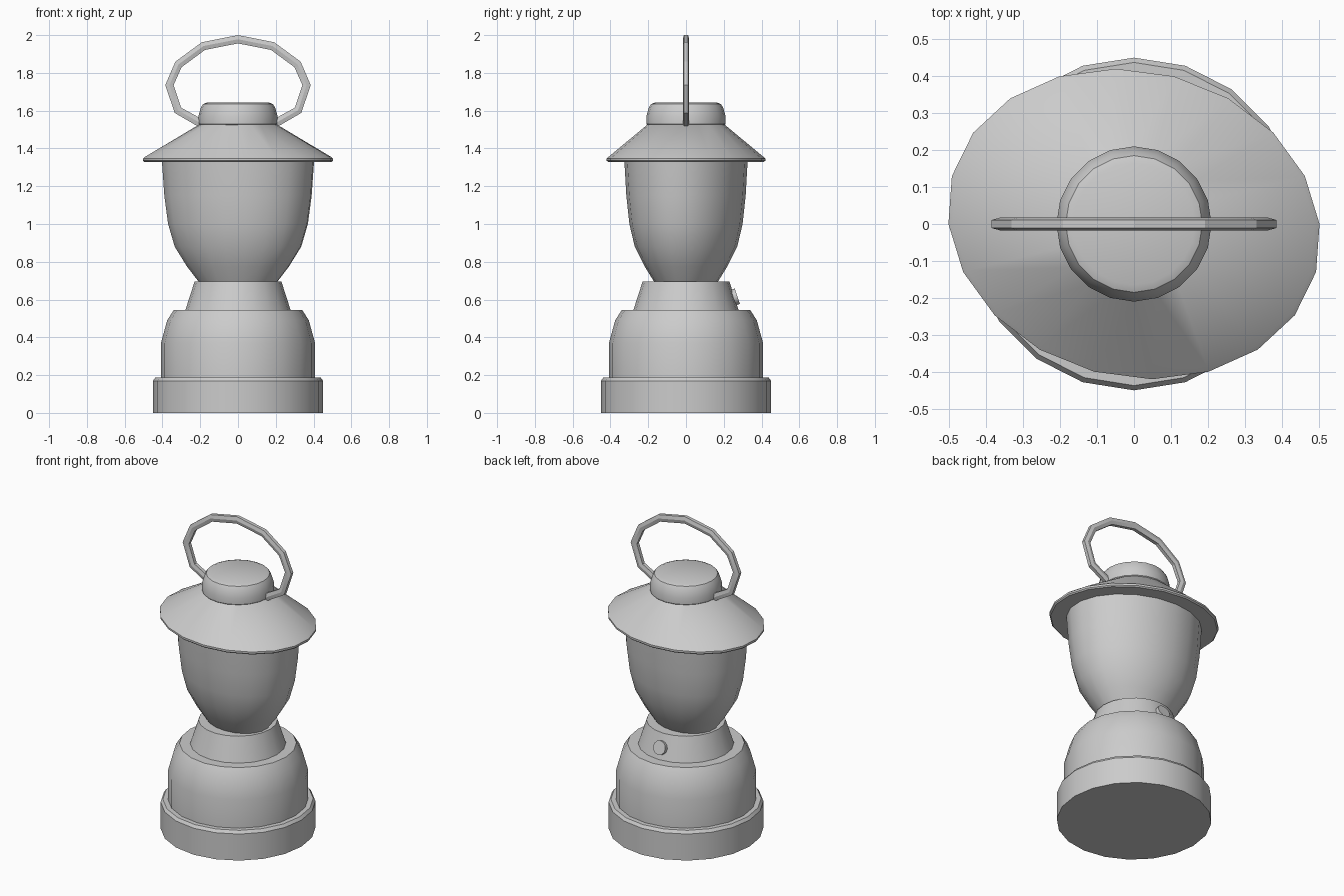
import bpy, bmesh, math
from mathutils import Vector

if "Cube" in bpy.data.objects:
    bpy.data.objects.remove(bpy.data.objects["Cube"])

N = 20


def finish(name, bm, angle=35):
    bmesh.ops.recalc_face_normals(bm, faces=bm.faces[:])
    me = bpy.data.meshes.new(name)
    bm.to_mesh(me)
    bm.free()
    ob = bpy.data.objects.new(name, me)
    bpy.context.collection.objects.link(ob)
    bpy.ops.object.select_all(action='DESELECT')
    ob.select_set(True)
    bpy.context.view_layer.objects.active = ob
    bpy.ops.object.shade_smooth_by_angle(angle=math.radians(angle))
    return ob


def skin(name, loops, angle=35):
    """Join a row of closed loops with quads and cap both ends."""
    bm = bmesh.new()
    rings = [[bm.verts.new(p) for p in loop] for loop in loops]
    for a, b in zip(rings, rings[1:]):
        n = len(a)
        for i in range(n):
            bm.faces.new((a[i], a[(i + 1) % n], b[(i + 1) % n], b[i]))
    bm.faces.new(rings[0])
    bm.faces.new(rings[-1])
    return finish(name, bm, angle)


def ring(rx, ry, z):
    """Oval ring, slightly sheared in x where it is not round."""
    pts = []
    for k in range(N):
        a = math.tau * k / N
        pts.append((rx * math.cos(a) - 0.6 * (rx - ry) * math.sin(a), ry * math.sin(a), z))
    return pts


def lathe(name, profile, squash=1.0):
    return skin(name, [ring(r, r * squash, z) for r, z in profile])


# Foot, body and neck
lathe("foot", [(0.45, 0), (0.45, 0.17), (0.437, 0.188), (0.38, 0.188)])
lathe("body", [(0.408, 0.15), (0.408, 0.37), (0.375, 0.49), (0.34, 0.545), (0.25, 0.545)])
lathe("neck", [(0.28, 0.54), (0.23, 0.695), (0.15, 0.695)])

# Oval glass
lathe("glass", [(0.205, 0.69), (0.27, 0.775), (0.335, 0.88), (0.37, 1.0),
                (0.39, 1.15), (0.403, 1.335)], 0.81)

# Oval hood blending to a round top
skin("hood", [ring(0.495, 0.412, 1.328), ring(0.502, 0.42, 1.335), ring(0.502, 0.42, 1.347),
              ring(0.49, 0.408, 1.357), ring(0.2, 0.2, 1.53)])

# Cap
lathe("cap", [(0.195, 1.515), (0.21, 1.53), (0.21, 1.57), (0.197, 1.615),
              (0.185, 1.635), (0.165, 1.643)])

# Carrying handle: six-sided section swept along an arch
half = [(0.17, 1.52), (0.2, 1.535), (0.318, 1.602), (0.363, 1.735), (0.315, 1.845), (0.183, 1.942)]
path = [Vector((x, 0, z)) for x, z in half] + [Vector((0, 0, 1.978))]
path += [Vector((-x, 0, z)) for x, z in reversed(half)]
section = [(0.022, 0.011), (0, 0.017), (-0.022, 0.011), (-0.022, -0.011), (0, -0.017), (0.022, -0.011)]
loops = []
for i, p in enumerate(path):
    t = (path[min(i + 1, len(path) - 1)] - path[max(i - 1, 0)]).normalized()
    out = Vector((t.z, 0, -t.x))
    loops.append([p + out * u + Vector((0, v, 0)) for u, v in section])
skin("handle", loops, 20)

# Switch knob on the back of the neck
bm = bmesh.new()
bmesh.ops.create_cone(bm, cap_ends=True, segments=12, radius1=0.043, radius2=0.043, depth=0.05)
knob = finish("switch_knob", bm)
axis = Vector((0, 0.95, 0.31))
knob.rotation_euler = axis.to_track_quat('Z', 'Y').to_euler()
knob.location = (0, 0.248, 0.61)
